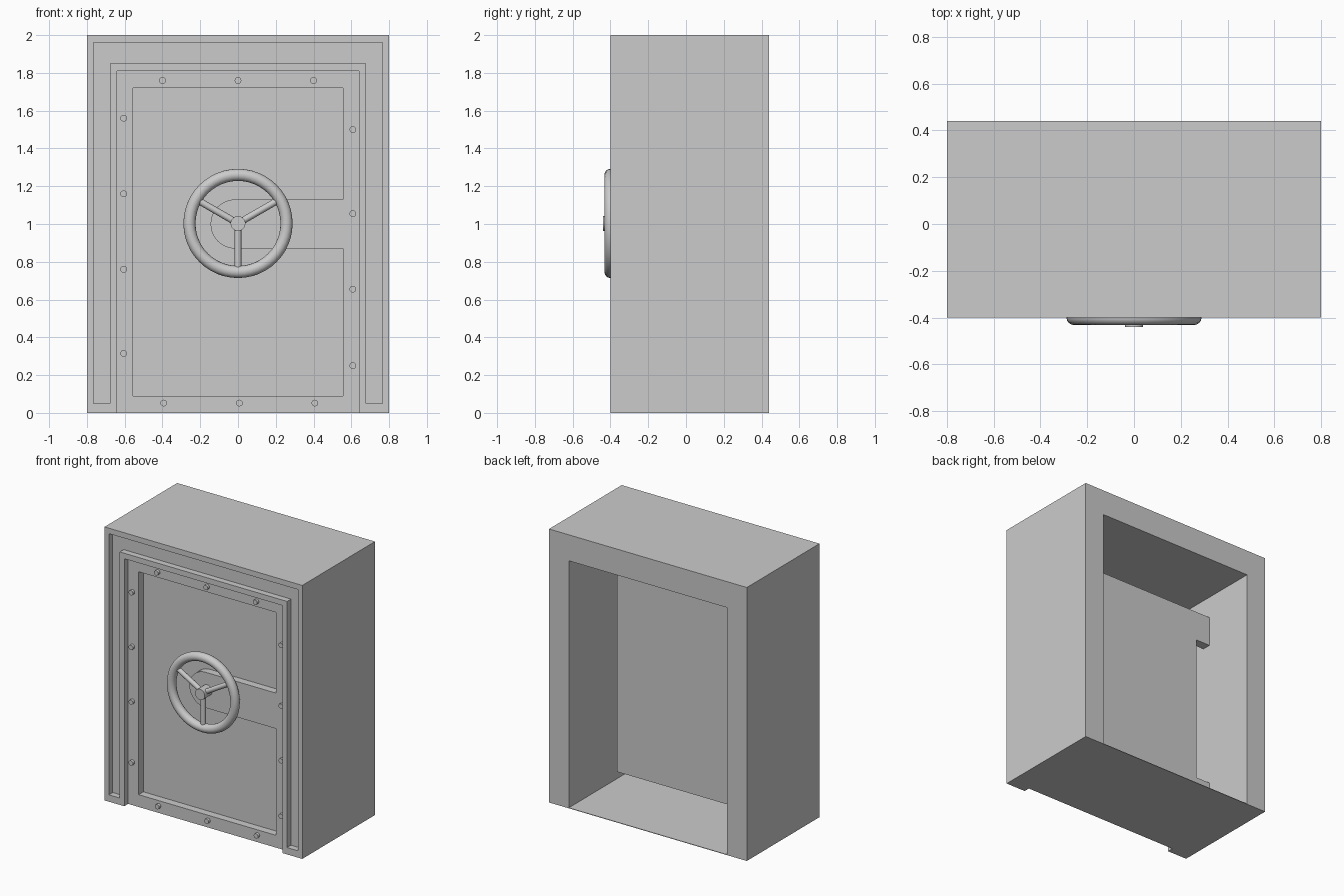
import bpy, bmesh, math
from mathutils import Vector

if "Cube" in bpy.data.objects:
    bpy.data.objects.remove(bpy.data.objects["Cube"])


def prism(name, pts, y0, y1):
    """Extrude an outline drawn in the x-z plane from y0 to y1."""
    bm = bmesh.new()
    face = bm.faces.new([bm.verts.new((x, y0, z)) for x, z in pts])
    ext = bmesh.ops.extrude_face_region(bm, geom=[face])
    for v in ext["geom"]:
        if isinstance(v, bmesh.types.BMVert):
            v.co.y = y1
    bmesh.ops.recalc_face_normals(bm, faces=bm.faces)
    mesh = bpy.data.meshes.new(name)
    bm.to_mesh(mesh)
    bm.free()
    ob = bpy.data.objects.new(name, mesh)
    bpy.context.collection.objects.link(ob)
    return ob


def rect(x0, x1, z0, z1):
    return [(x0, z0), (x0, z1), (x1, z1), (x1, z0)]


def arch(outer, top, inner, inner_top, bottom):
    """Upside-down U outline."""
    return [(-outer, bottom), (-outer, top), (outer, top), (outer, bottom),
            (inner, bottom), (inner, inner_top), (-inner, inner_top), (-inner, bottom)]


def carve(ob, cutter):
    mod = ob.modifiers.new("carve", "BOOLEAN")
    mod.operation = "DIFFERENCE"
    mod.solver = "EXACT"
    mod.object = cutter
    cutter.hide_render = True
    bpy.context.view_layer.objects.active = ob
    bpy.ops.object.modifier_apply(modifier=mod.name)
    bpy.data.objects.remove(cutter)


def rod(name, a, b, r, sides=24):
    a, b = Vector(a), Vector(b)
    bpy.ops.mesh.primitive_cylinder_add(vertices=sides, radius=r, depth=(b - a).length,
                                        location=(a + b) / 2)
    ob = bpy.context.object
    ob.name = name
    ob.rotation_euler = (b - a).to_track_quat("Z", "Y").to_euler()
    bpy.ops.object.shade_smooth_by_angle(angle=math.radians(40))
    return ob


# Thick wall frame with an arch-shaped groove in its front
frame = prism("wall_frame", arch(0.8, 2.0, 0.64, 1.81, 0), -0.4, 0.44)
carve(frame, prism("groove_cutter", arch(0.765, 1.96, 0.677, 1.85, 0.05), -0.5, -0.355))

# Floor behind the door
prism("floor", rect(-0.64, 0.64, 0, 0.004), -0.25, 0.44)

# Door plate, with a sunken panel around a round-ended lock tab
door = prism("door", rect(-0.64, 0.64, 0, 1.81), -0.355, -0.25)
arc = [(-0.015 + 0.13 * math.cos(t), 1.0 + 0.13 * math.sin(t))
       for t in (math.pi * (0.5 + i / 20) for i in range(21))]
panel = [(0.555, 0.09), (-0.555, 0.09), (-0.555, 1.72), (0.555, 1.72), (0.555, 1.13)]
carve(door, prism("panel_cutter", panel + arc + [(0.555, 0.87)], -0.5, -0.3))

# Inner plug of the door and its two hinge lugs
prism("door_plug", rect(-0.525, 0.53, 0.144, 1.65), -0.25, 0.04)
for z in (0.144, 1.43):
    prism("hinge_lug", rect(-0.64, -0.525, z, z + 0.22 - 0.02 * (z < 1)), -0.025, 0.04)

# Bolts around the rim
bolts = [(-0.605, z) for z in (0.315, 0.76, 1.16, 1.56)]
bolts += [(0.608, z) for z in (0.25, 0.655, 1.055, 1.5)]
bolts += [(x, 1.76) for x in (-0.4, 0, 0.4)]
bolts += [(x, 0.052) for x in (-0.393, 0.007, 0.407)]
for x, z in bolts:
    rod("bolt", (x, -0.375, z), (x, -0.35, z), 0.018, 12)

# Hand wheel: rim, hub shaft and three spokes
cz, wy = 1.003, -0.4
bpy.ops.mesh.primitive_torus_add(location=(0, wy, cz), rotation=(math.pi / 2, 0, 0),
                                 major_radius=0.257, minor_radius=0.032,
                                 major_segments=48, minor_segments=16)
bpy.context.object.name = "wheel_rim"
bpy.ops.object.shade_smooth()
rod("wheel_hub", (0, -0.44, cz), (0, -0.35, cz), 0.039, 32)
for deg in (30, 150, 270):
    c, s = math.cos(math.radians(deg)), math.sin(math.radians(deg))
    rod("wheel_spoke", (0.02 * c, wy, cz + 0.02 * s), (0.25 * c, wy, cz + 0.25 * s), 0.018, 16)
